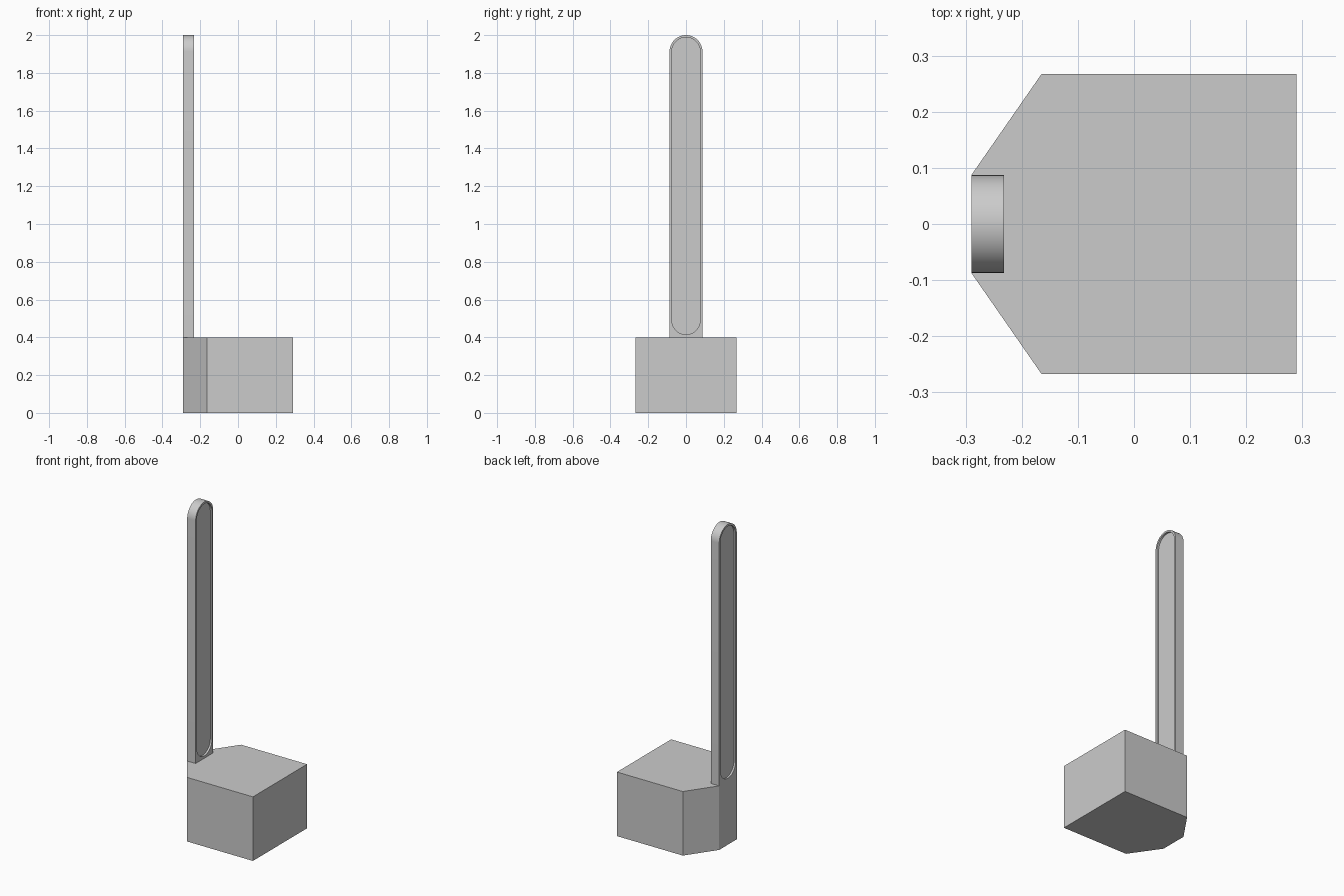
import bpy
from math import sin, cos, pi, radians

old = bpy.data.objects.get("Cube")
if old:
    bpy.data.objects.remove(old, do_unlink=True)

# Single plain grey
grey = bpy.data.materials.new("plain grey")
grey.use_nodes = True
grey.diffuse_color = (0.6, 0.6, 0.6, 1)
grey.node_tree.nodes["Principled BSDF"].inputs["Base Color"].default_value = (0.6, 0.6, 0.6, 1)


def prism(name, outline, place, start, end):
    """Extrude a 2D outline from start to end; place(a, b, depth) gives 3D points."""
    n = len(outline)
    verts = [place(a, b, d) for d in (start, end) for a, b in outline]
    faces = [list(range(n))[::-1], list(range(n, 2 * n))]
    faces += [[i, (i + 1) % n, n + (i + 1) % n, n + i] for i in range(n)]
    mesh = bpy.data.meshes.new(name)
    mesh.from_pydata(verts, [], faces)
    mesh.materials.append(grey)
    obj = bpy.data.objects.new(name, mesh)
    bpy.context.collection.objects.link(obj)
    return obj


def arc(radius, centre_z, first, steps=32):
    """Half circle in the y-z plane, anticlockwise from the given angle."""
    return [(radius * cos(first + pi * i / steps), centre_z + radius * sin(first + pi * i / steps))
            for i in range(steps + 1)]


def upright(y, z, x):
    return (x, y, z)


BASE_TOP, ARC_Z = 0.4, 1.913
BACK, FRONT, HALF = -0.29, -0.232, 0.087
RECESS_R, RECESS_DEPTH, RECESS_LOW = 0.075, 0.012, 0.49

# Base block with two chamfered corners
base_outline = [(BACK, -HALF), (-0.165, -0.267), (0.29, -0.267),
                (0.29, 0.267), (-0.165, 0.267), (BACK, HALF)]
prism("base_block", base_outline, lambda x, y, z: (x, y, z), 0, BASE_TOP)

# Tall round-topped post
post_outline = [(-HALF, BASE_TOP), (HALF, BASE_TOP)] + arc(HALF, ARC_Z, 0)
post = prism("post", post_outline, upright, BACK, FRONT)

# Shallow rounded recess in each broad side of the post
slot = arc(RECESS_R, ARC_Z, 0) + arc(RECESS_R, RECESS_LOW, pi)
cutters = [prism("recess_cutter", slot, upright, BACK - 0.05, BACK + RECESS_DEPTH),
           prism("recess_cutter", slot, upright, FRONT - RECESS_DEPTH, FRONT + 0.05)]
bpy.context.view_layer.objects.active = post
post.select_set(True)
for cutter in cutters:
    cutter.hide_render = True
    cut = post.modifiers.new("recess", "BOOLEAN")
    cut.operation = "DIFFERENCE"
    cut.solver = "EXACT"
    cut.object = cutter
    bpy.ops.object.modifier_apply(modifier=cut.name)
    bpy.data.objects.remove(cutter, do_unlink=True)

bpy.ops.object.shade_smooth_by_angle(angle=radians(30))
